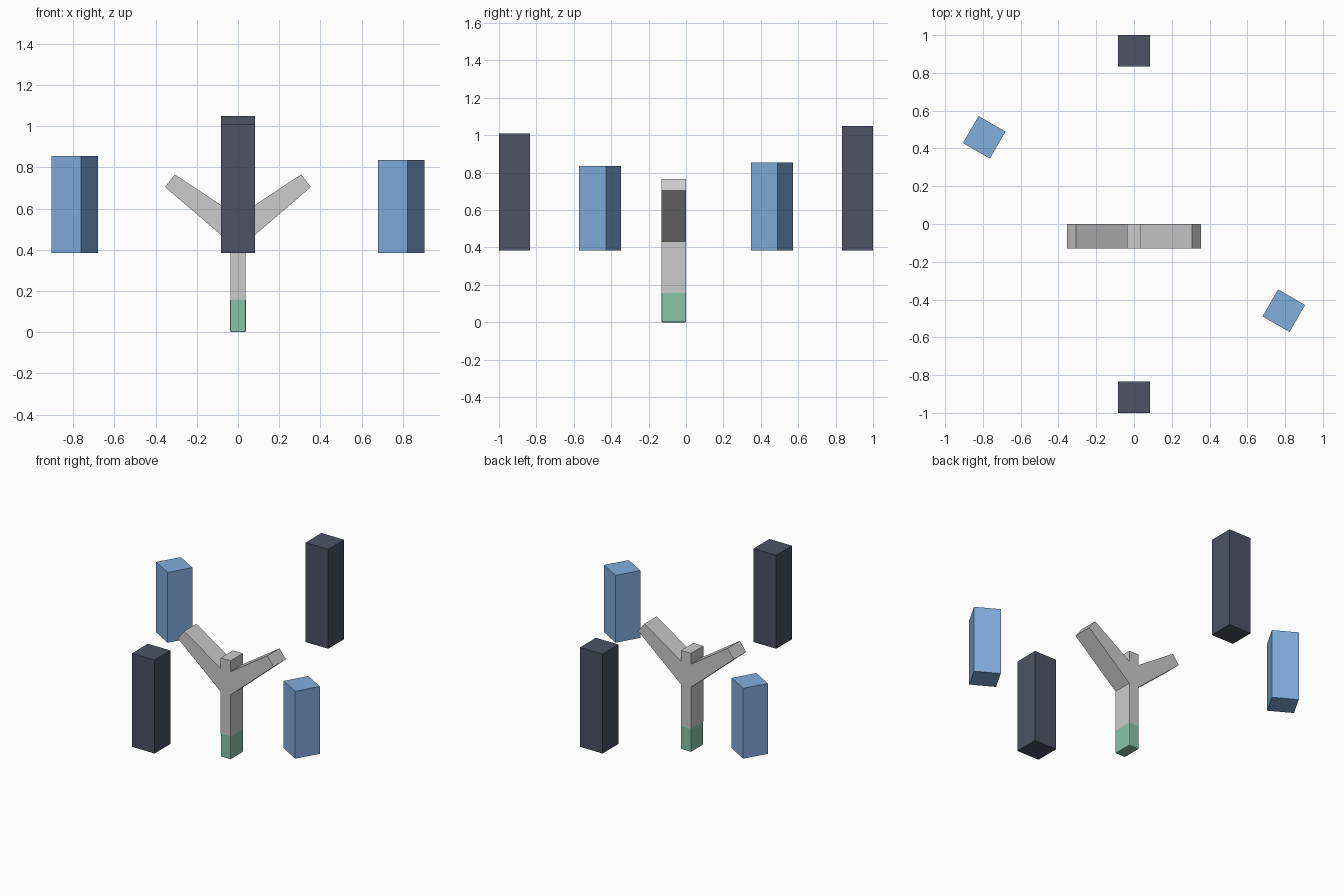
import bpy, bmesh, math

if "Cube" in bpy.data.objects:
    bpy.data.objects.remove(bpy.data.objects["Cube"])


def material(name, rgb):
    m = bpy.data.materials.new(name)
    m.diffuse_color = (*rgb, 1)
    m.use_nodes = True
    m.node_tree.nodes["Principled BSDF"].inputs["Base Color"].default_value = m.diffuse_color
    return m


def prism(name, outline, depth, mat=None, upright=False):
    """Extrude a 2D outline along z, or along y when upright (x-z profile)."""
    bm = bmesh.new()
    verts = [bm.verts.new((a, 0, b) if upright else (a, b, 0)) for a, b in outline]
    face = bm.faces.new(verts)
    top = bmesh.ops.extrude_face_region(bm, geom=[face])["geom"]
    step = (0, depth, 0) if upright else (0, 0, depth)
    bmesh.ops.translate(bm, vec=step, verts=[v for v in top if isinstance(v, bmesh.types.BMVert)])
    bmesh.ops.recalc_face_normals(bm, faces=bm.faces)
    mesh = bpy.data.meshes.new(name)
    bm.to_mesh(mesh)
    bm.free()
    obj = bpy.data.objects.new(name, mesh)
    bpy.context.collection.objects.link(obj)
    if mat:
        mesh.materials.append(mat)
    return obj


def box(name, x, y, z0, z1, sx, sy, mat, turn=0):
    hx, hy = sx / 2, sy / 2
    obj = prism(name, [(-hx, -hy), (hx, -hy), (hx, hy), (-hx, hy)], z1 - z0, mat)
    obj.location = (x, y, z0)
    obj.rotation_euler.z = turn
    return obj


dark = material("dark_slate", (0.075, 0.085, 0.13))
blue = material("blue", (0.22, 0.42, 0.72))
green = material("green", (0.25, 0.55, 0.4))

# Forked stem: half profile mirrored across x = 0
half = [(0.037, 0.155), (0.037, 0.433), (0.354, 0.705), (0.307, 0.766),
        (0.037, 0.588), (0.037, 0.66)]
profile = half + [(-x, z) for x, z in reversed(half)]
prism("forked_stem", profile, -0.13, upright=True)

# Green foot with softened edges
foot = box("stem_foot", 0, -0.065, 0, 0.162, 0.076, 0.132, green)
bevel = foot.modifiers.new("edge_bevel", "BEVEL")
bevel.width = 0.006
bevel.segments = 2

# Tall dark blocks front and back, turned blue blocks on the sides
for label, side, dark_top, blue_top in (("back", 1, 1.05, 0.855), ("front", -1, 1.01, 0.835)):
    box(label + "_dark_block", 0, side * 0.9165, 0.385, dark_top, 0.167, 0.167, dark)
    box(label + "_blue_block", -side * 0.793, side * 0.459, 0.385, blue_top,
        0.165, 0.165, blue, math.radians(-30))
